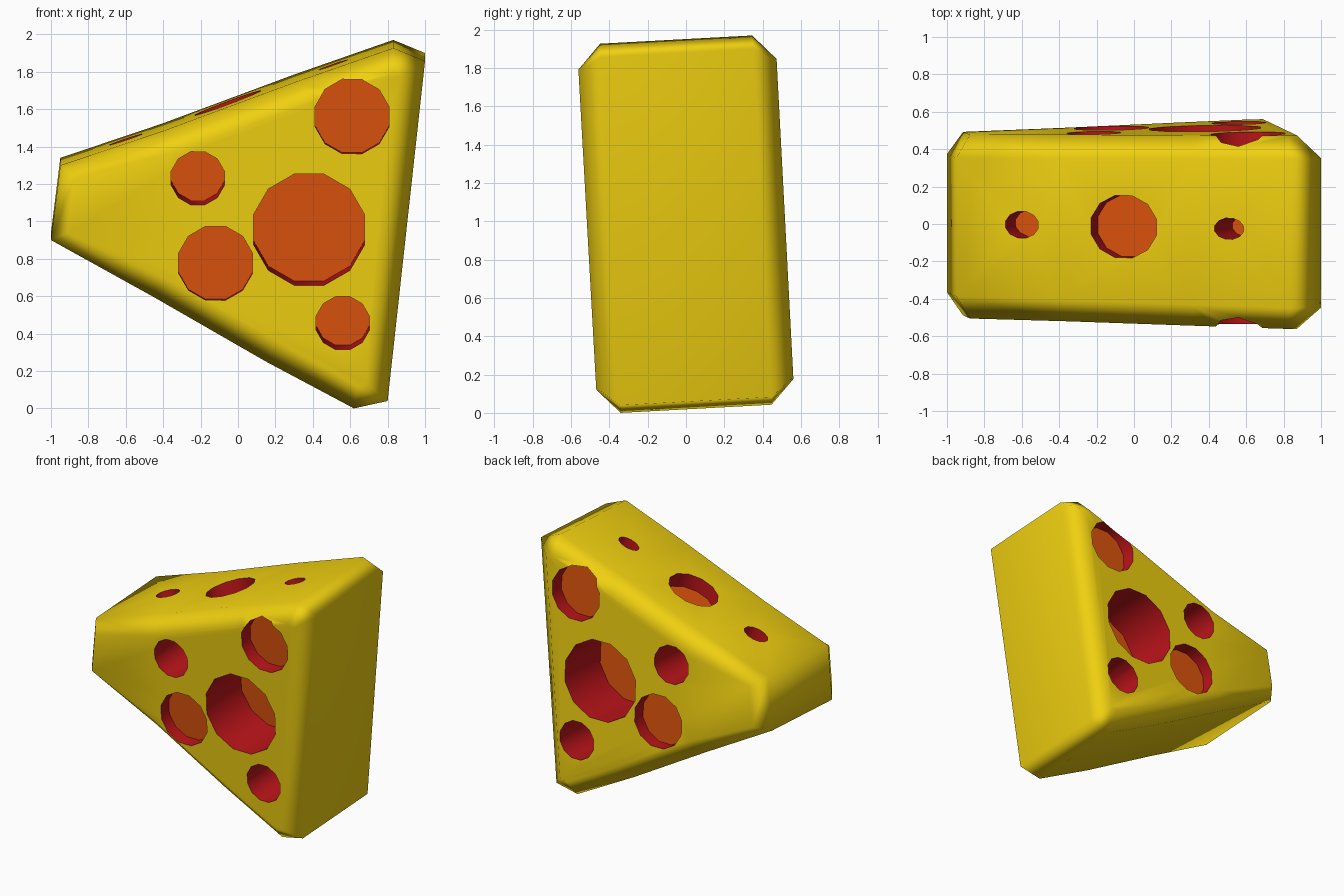
import bpy, bmesh, math
from mathutils import Vector, Matrix

if "Cube" in bpy.data.objects:
    bpy.data.objects.remove(bpy.data.objects["Cube"])

LEAN = Matrix.Translation((0, 0, 1)) @ Matrix.Rotation(math.radians(3.1), 4, 'X') @ Matrix.Translation((0, 0, -1))


def material(name, color):
    m = bpy.data.materials.new(name)
    m.diffuse_color = (*color, 1)
    m.use_nodes = True
    m.node_tree.nodes["Principled BSDF"].inputs["Base Color"].default_value = m.diffuse_color
    return m


MATS = [material("rind_yellow", (0.87, 0.63, 0.005)),
        material("hole_red", (0.50, 0.007, 0.01)),
        material("hole_floor_orange", (0.72, 0.087, 0.004))]


def to_object(bm, name):
    bmesh.ops.transform(bm, matrix=LEAN, verts=bm.verts)
    bmesh.ops.recalc_face_normals(bm, faces=bm.faces)
    me = bpy.data.meshes.new(name)
    bm.to_mesh(me)
    bm.free()
    for m in MATS:
        me.materials.append(m)
    ob = bpy.data.objects.new(name, me)
    bpy.context.collection.objects.link(ob)
    return ob


# Wedge outline (x, z), counter-clockwise
outline = [Vector(p) for p in (
    (-1, 0.92), (-0.45, 0.615), (0.15, 0.27), (0.62, 0.02), (0.80, 0.06),
    (1.0, 1.88), (0.83, 1.95), (0.30, 1.765), (-0.40, 1.505), (-0.95, 1.32))]


def inset(points, d):
    out = []
    for i, p in enumerate(points):
        a = (p - points[i - 1]).normalized()
        b = (points[(i + 1) % len(points)] - p).normalized()
        n1, n2 = Vector((-a.y, a.x)), Vector((-b.y, b.x))
        k = 0.08 if p.x < -0.9 else d
        out.append(p + (n1 + n2) * k / (1 + n1.dot(n2)))
    return out


# Wedge body: chamfered front and back rims, slightly thinner at the tip
bm = bmesh.new()
inner = inset(outline, 0.12)
rings = []
for side, pts, drop in ((-1, inner, 0), (-1, outline, 0.12), (1, outline, 0.12), (1, inner, 0)):
    rings.append([bm.verts.new((p.x, side * (0.505 + 0.015 * p.x - drop), p.y)) for p in pts])
n = len(outline)
for r0, r1 in zip(rings, rings[1:]):
    for i in range(n):
        j = (i + 1) % n
        bm.faces.new((r0[i], r0[j], r1[j], r1[i]))
bm.faces.new(rings[0])
bm.faces.new(rings[-1])
cheese = to_object(bm, "cheese_wedge")

# Hole cutters
bm = bmesh.new()


def hole(center, normal, r, depth, stretch=1.0):
    nrm = Vector(normal).normalized()
    mat = (Matrix.Translation(Vector(center) + nrm * (0.1 - depth) / 2)
           @ nrm.to_track_quat('Z', 'Y').to_matrix().to_4x4()
           @ Matrix.Diagonal((1, stretch, 1, 1))
           @ Matrix.Rotation(math.radians(15), 4, 'Z'))
    bmesh.ops.create_cone(bm, cap_ends=True, segments=12, radius1=r, radius2=r,
                          depth=depth + 0.1, matrix=mat)


# Matching holes on the front and back
for x, z, r, depth in ((0.61, 1.56, 0.205, 0.11), (-0.215, 1.23, 0.147, 0.44),
                       (0.38, 0.955, 0.308, 0.43), (-0.12, 0.775, 0.205, 0.1),
                       (0.56, 0.455, 0.147, 0.44)):
    for side in (-1, 1):
        hole((x, side * (0.505 + 0.015 * x), z + 0.028), (0, side, 0), r, depth)

# Holes on the sloping top
for x, r, depth, stretch in ((-0.60, 0.073, 0.16, 1.3), (-0.055, 0.172, 0.11, 1.12),
                             (0.51, 0.058, 0.28, 1.45)):
    hole((x, 0.02, 1.315 + (x + 0.95) * 0.355), (-0.334, 0, 0.943), r, depth, stretch)

for f in bm.faces:
    f.material_index = 2 if len(f.verts) > 4 else 1
cutter = to_object(bm, "hole_cutter")
cutter.hide_render = True

# Cut the holes, then smooth the soft edges
bpy.context.view_layer.objects.active = cheese
cheese.select_set(True)
mod = cheese.modifiers.new("holes", 'BOOLEAN')
mod.operation = 'DIFFERENCE'
mod.solver = 'EXACT'
mod.object = cutter
bpy.ops.object.modifier_apply(modifier=mod.name)
bpy.data.objects.remove(cutter)
bpy.ops.object.shade_smooth_by_angle(angle=math.radians(75))
weighted = cheese.modifiers.new("even_shading", 'WEIGHTED_NORMAL')
weighted.keep_sharp = True
